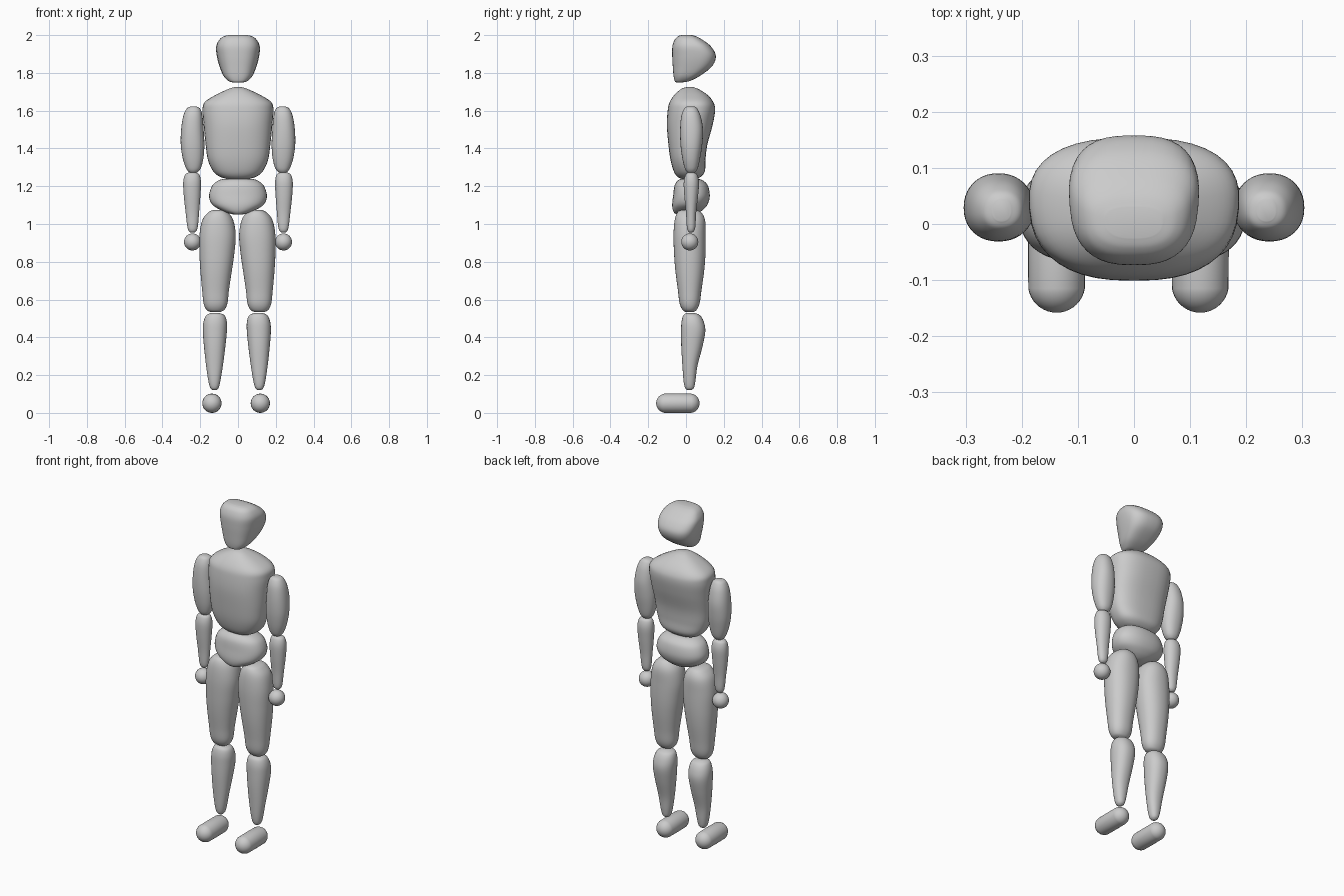
import bpy, bmesh, math
from mathutils import Vector

SEG, STEPS = 40, 6


def finish(name, bm):
    bmesh.ops.recalc_face_normals(bm, faces=bm.faces[:])
    me = bpy.data.meshes.new(name)
    bm.to_mesh(me)
    bm.free()
    me.shade_smooth()
    ob = bpy.data.objects.new(name, me)
    bpy.context.collection.objects.link(ob)
    return ob


def spline(rows):
    """Catmull-Rom through the section rows."""
    rows = [Vector(r) for r in rows]
    p = [rows[0]] + rows + [rows[-1]]
    out = []
    for i in range(1, len(p) - 2):
        for s in range(STEPS):
            t = s / STEPS
            a, b, c, d = p[i - 1:i + 3]
            out.append(0.5 * (2 * b + (c - a) * t + (2 * a - 5 * b + 4 * c - d) * t * t
                              + (3 * b - a - 3 * c + d) * t ** 3))
    return out + [rows[-1]]


def loft(name, rows, power=2.3, taper=0.0, side=1, shift=0.0):
    """Rows of (z, x_min, x_max, y_front, y_back), rounded sections."""
    bm = bmesh.new()
    rings = []
    for z, x0, x1, y0, y1 in spline(rows):
        cx, cy, rx, ry = (x0 + x1) / 2, (y0 + y1) / 2, (x1 - x0) / 2, (y1 - y0) / 2
        ring = []
        for k in range(SEG):
            a = math.tau * k / SEG
            u = math.copysign(abs(math.cos(a)) ** (2 / power), math.cos(a))
            v = math.copysign(abs(math.sin(a)) ** (2 / power), math.sin(a))
            x = cx + rx * u * (1 + taper * v)
            ring.append(bm.verts.new((side * x + shift, cy + ry * v, z)))
        rings.append(ring)
    for r, q in zip(rings, rings[1:]):
        for k in range(SEG):
            n = (k + 1) % SEG
            bm.faces.new((r[k], r[n], q[n], q[k]))
    bm.faces.new(rings[0])
    bm.faces.new(rings[-1])
    return finish(name, bm)


def capsule(name, center, radius, half_len=0.0):
    """Ball stretched along y by a straight middle."""
    bm = bmesh.new()
    bmesh.ops.create_uvsphere(bm, u_segments=32, v_segments=20, radius=radius)
    for v in bm.verts:
        z, y = v.co.y, v.co.z
        y += math.copysign(half_len, y) if abs(y) > 1e-5 else 0
        v.co = Vector(center) + Vector((v.co.x, y, z))
    return finish(name, bm)


def sym(rows):
    return [(z, -w, w, f, b) for z, w, f, b in rows]


# Head: flat front, full back of the skull, narrow chin
loft("head", sym([
    (1.75, .030, -.052, -.015), (1.757, .050, -.060, .020), (1.785, .076, -.066, .075),
    (1.835, .097, -.070, .138), (1.89, .111, -.073, .158), (1.94, .114, -.072, .132),
    (1.975, .098, -.060, .088), (1.993, .076, -.043, .055), (2.0, .050, -.025, .030)]), 2.7, .08)

# Torso: sloping shoulders down to the waist
loft("torso", sym([
    (1.725, .018, .005, .035), (1.715, .050, -.025, .065), (1.685, .115, -.060, .112),
    (1.645, .176, -.087, .145), (1.60, .187, -.097, .154), (1.52, .181, -.101, .140),
    (1.42, .171, -.093, .113), (1.34, .159, -.082, .103), (1.28, .132, -.065, .100),
    (1.25, .095, -.045, .078), (1.238, .050, -.020, .050)]), 2.5, .05)

# Pelvis
loft("pelvis", sym([
    (1.24, .060, -.015, .055), (1.233, .098, -.040, .085), (1.205, .135, -.060, .115),
    (1.15, .153, -.068, .126), (1.105, .138, -.073, .115), (1.075, .095, -.070, .090),
    (1.057, .050, -.060, .060), (1.05, .020, -.045, .030)]), 2.3)

upper_arm = [
    (1.622, .220, .252, .005, .045), (1.61, .200, .272, -.010, .060), (1.57, .188, .290, -.025, .078),
    (1.50, .182, .301, -.031, .090), (1.42, .178, .303, -.029, .086), (1.35, .183, .293, -.020, .075),
    (1.30, .195, .277, -.008, .064), (1.278, .210, .263, .003, .052), (1.27, .225, .250, .015, .040)]
forearm = [
    (1.272, .222, .262, .010, .045), (1.26, .204, .281, -.003, .060), (1.22, .196, .290, -.012, .069),
    (1.15, .199, .287, -.009, .064), (1.06, .206, .277, .000, .054), (.99, .212, .269, .004, .050),
    (.965, .219, .262, .009, .044), (.955, .230, .252, .018, .034)]
thigh = [
    (1.075, .080, .125, -.020, .050), (1.062, .051, .154, -.045, .080), (1.02, .022, .186, -.060, .101),
    (.94, .009, .201, -.066, .104), (.84, .017, .201, -.063, .103), (.75, .030, .196, -.056, .096),
    (.65, .045, .187, -.043, .082), (.58, .053, .179, -.034, .072), (.545, .070, .163, -.018, .056),
    (.533, .095, .138, .000, .038)]
shin = [
    (.528, .090, .140, .000, .050), (.515, .064, .163, -.015, .076), (.48, .053, .177, -.024, .095),
    (.43, .053, .180, -.026, .102), (.35, .061, .174, -.025, .087), (.25, .074, .163, -.019, .061),
    (.17, .087, .151, -.013, .050), (.133, .097, .141, -.005, .042), (.12, .110, .128, .008, .028)]

# Limbs, hands and feet on both sides (stance sits slightly off centre)
for tag, s in (("right", 1), ("left", -1)):
    loft(tag + "_upper_arm", upper_arm, 2.2, side=s)
    loft(tag + "_forearm", forearm, 2.1, side=s)
    capsule(tag + "_hand", (s * .241, .020, .905), .045)
    loft(tag + "_thigh", thigh, 2.2, side=s, shift=-.003)
    loft(tag + "_shin", shin, 2.2, side=s, shift=-.006)
    capsule(tag + "_foot", (s * .128 - .01, -.043, .051), .051, .064)
